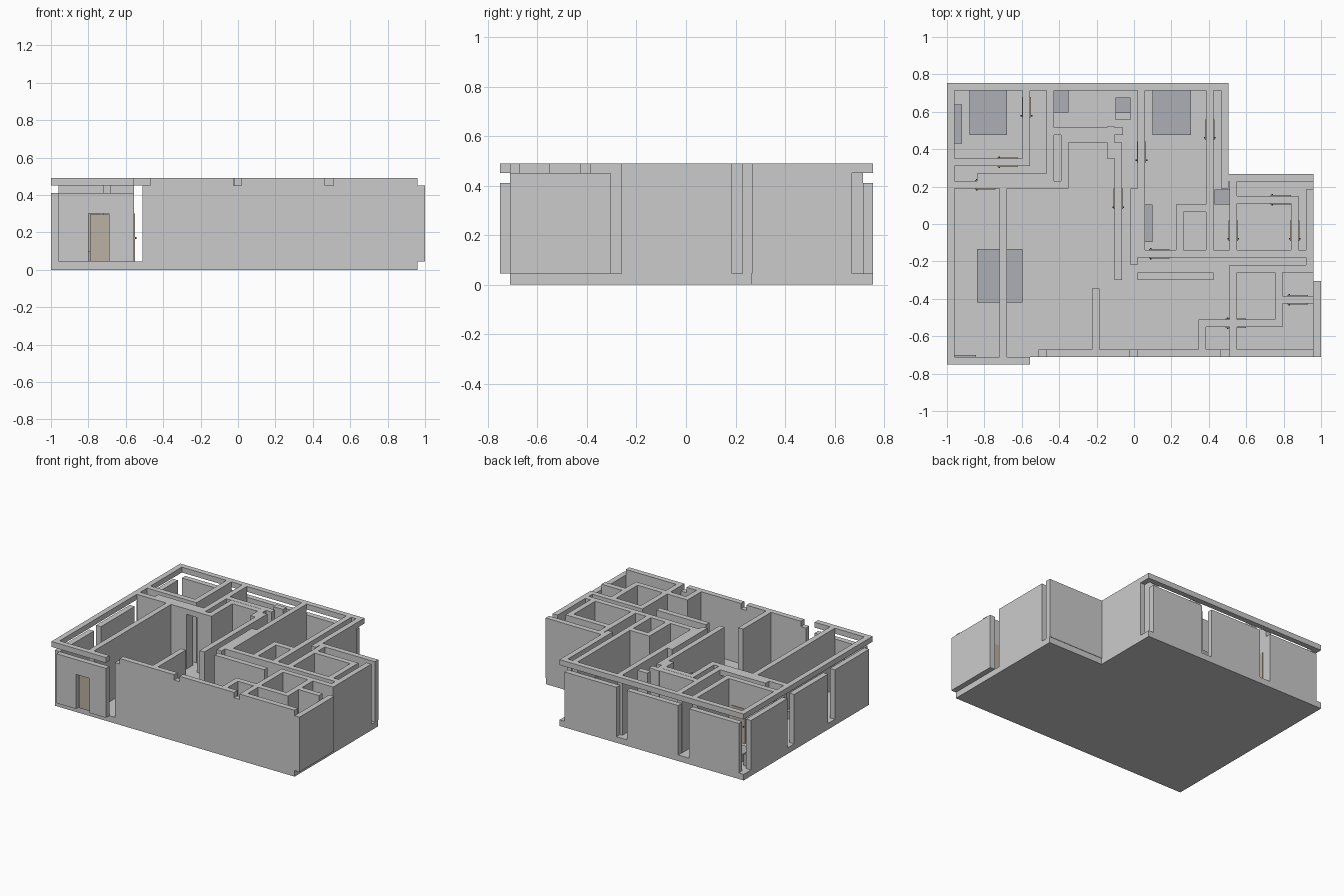
import bpy, bmesh

FLOOR, LOW, MID, TOP = 0.045, 0.41, 0.45, 0.49
T = 0.02  # half wall thickness


def box(name, x0, x1, y0, y1, z0, z1, mat=None):
    bm = bmesh.new()
    bmesh.ops.create_cube(bm, size=1)
    for v in bm.verts:
        v.co.x = x1 if v.co.x > 0 else x0
        v.co.y = y1 if v.co.y > 0 else y0
        v.co.z = z1 if v.co.z > 0 else z0
    me = bpy.data.meshes.new(name)
    bm.to_mesh(me)
    bm.free()
    ob = bpy.data.objects.new(name, me)
    bpy.context.collection.objects.link(ob)
    if mat:
        me.materials.append(mat)
    return ob


def colour(name, rgb):
    m = bpy.data.materials.new(name)
    m.diffuse_color = (*rgb, 1)
    return m


wood = colour("door_wood", (0.50, 0.44, 0.36))
blue_grey = colour("furniture_grey", (0.42, 0.43, 0.46))
dark = colour("handle_dark", (0.05, 0.05, 0.05))

# L-shaped floor slab
bm = bmesh.new()
outline = [(-1, -0.71), (0.96, -0.71), (0.96, 0.265), (0.505, 0.265), (0.505, 0.755), (-1, 0.755)]
face = bm.faces.new([bm.verts.new((x, y, 0)) for x, y in outline])
ext = bmesh.ops.extrude_face_region(bm, geom=[face])
for v in ext["geom"]:
    if isinstance(v, bmesh.types.BMVert):
        v.co.z = FLOOR
bmesh.ops.recalc_face_normals(bm, faces=bm.faces)
me = bpy.data.meshes.new("floor_slab")
bm.to_mesh(me)
bm.free()
bpy.context.collection.objects.link(bpy.data.objects.new("floor_slab", me))

# Front wall with three beam notches along its top
box("front_wall", -0.51, 0.96, -0.71, -0.67, 0, MID)
for x0, x1 in [(-0.47, -0.025), (0.02, 0.465), (0.51, 0.96)]:
    box("front_wall_top", x0, x1, -0.71, -0.67, MID, TOP)

# Right side walls
box("right_wall", 0.92, 0.96, -0.225, 0.185, 0, TOP)
box("right_panel", 0.96, 1.0, -0.71, -0.305, FLOOR, MID)
box("bedroom_right_panel", 0.465, 0.505, 0.265, 0.67, FLOOR, MID)

# Back and left panels stop below the ring beam
for x0, x1 in [(-0.96, -0.555), (-0.465, -0.045), (0.04, 0.465)]:
    box("back_panel", x0, x1, 0.715, 0.755, FLOOR, LOW)
for y0, y1 in [(-0.71, -0.31), (-0.23, 0.165), (0.245, 0.67)]:
    box("left_panel", -1, -0.96, y0, y1, FLOOR, LOW)

# Entrance panel with doorway, door and handle
box("entrance_panel_left", -0.96, -0.80, -0.75, -0.71, FLOOR, LOW)
box("entrance_panel_right", -0.69, -0.555, -0.75, -0.71, FLOOR, LOW)
box("entrance_lintel", -0.80, -0.69, -0.75, -0.71, 0.30, LOW)
box("entrance_door", -0.79, -0.69, -0.725, -0.715, FLOOR, 0.295, wood)

# Ring beams
box("ring_left", -1, -0.96, -0.75, 0.755, MID, TOP)
box("ring_back", -0.96, 0.505, 0.715, 0.755, MID, TOP)
box("ring_front", -0.96, -0.555, -0.75, -0.71, MID, TOP)
box("ring_right", 0.465, 0.505, 0.19, 0.715, MID, TOP)
box("hall_beam", -0.84, -0.465, 0.19, 0.27, MID, TOP)

# Walls running front to back: centre x, y start, y end
west_ns = [(-0.70, -0.71, 0.19), (-0.575, 0.31, 0.715), (-0.448, 0.19, 0.715), (-0.37, 0.19, 0.475),
           (-0.205, -0.67, -0.345), (-0.125, 0.35, 0.52), (-0.085, -0.30, 0.435), (0.0, -0.22, 0.19),
           (0.04, -0.14, 0.715)]
east_ns = [(0.405, 0.085, 0.715), (0.405, -0.14, 0.085), (0.245, -0.14, 0.105), (0.53, -0.14, 0.265),
           (0.86, -0.14, 0.15), (0.53, -0.51, -0.22), (0.53, -0.67, -0.55), (0.773, -0.51, -0.26),
           (0.365, -0.67, -0.51)]
for x, y0, y1 in west_ns + east_ns:
    box("long_wall", x - T, x + T, y0, y1, FLOOR, TOP)

# Walls running left to right: centre y, x start, x end
west_ew = [(0.33, -0.96, -0.555), (0.21, -0.96, -0.555), (0.25, -0.84, -0.555), (0.21, -0.465, -0.35),
           (0.497, -0.43, -0.06), (0.455, -0.35, -0.105), (0.575, -0.10, -0.02)]
east_ew = [(0.085, 0.225, 0.385), (0.13, 0.51, 0.88), (0.248, 0.505, 0.96), (-0.16, 0.02, 0.92),
           (-0.24, 0.51, 0.96), (-0.28, 0.02, 0.425), (-0.53, 0.345, 0.793), (-0.405, 0.793, 0.96)]
for y, x0, x1 in west_ew + east_ew:
    box("cross_wall", x0, x1, y - T, y + T, FLOOR, TOP)

# Interior doors set in the walls, each with a handle
doors_ns = [(-0.575, 0.58), (0.04, 0.34), (0.405, 0.46), (-0.085, 0.09), (0.53, -0.08), (0.86, -0.08)]
doors_ew = [(-0.72, 0.33), (-0.84, 0.21), (0.09, -0.16), (0.74, 0.13), (0.83, -0.405), (0.50, -0.53)]
for x, y in doors_ns:
    box("door", x - 0.025, x + 0.025, y - 0.01, y + 0.10, FLOOR, 0.30, wood)
    box("door_handle", x - 0.031, x + 0.031, y - 0.004, y + 0.004, 0.165, 0.175, dark)
for x, y in doors_ew:
    box("door", x - 0.01, x + 0.10, y - 0.025, y + 0.025, FLOOR, 0.30, wood)
    box("door_handle", x - 0.004, x + 0.004, y - 0.031, y + 0.031, 0.165, 0.175, dark)

# Low furniture blocks
furniture = [("bed", -0.88, -0.68, 0.475, 0.715, 0.10), ("bed", 0.10, 0.305, 0.475, 0.715, 0.10),
             ("sideboard", -0.96, -0.92, 0.43, 0.64, 0.13), ("sideboard", 0.06, 0.10, -0.095, 0.105, 0.13),
             ("shower_tray", -0.43, -0.35, 0.595, 0.715, 0.07), ("basin", -0.10, -0.02, 0.595, 0.675, 0.13),
             ("fridge", 0.43, 0.51, 0.105, 0.185, 0.22), ("table", -0.84, -0.595, -0.42, -0.135, 0.10),
             ("shoe_shelf", -0.96, -0.845, -0.71, -0.70, 0.13)]
for name, x0, x1, y0, y1, z in furniture:
    box(name, x0, x1, y0, y1, FLOOR, z, blue_grey)
